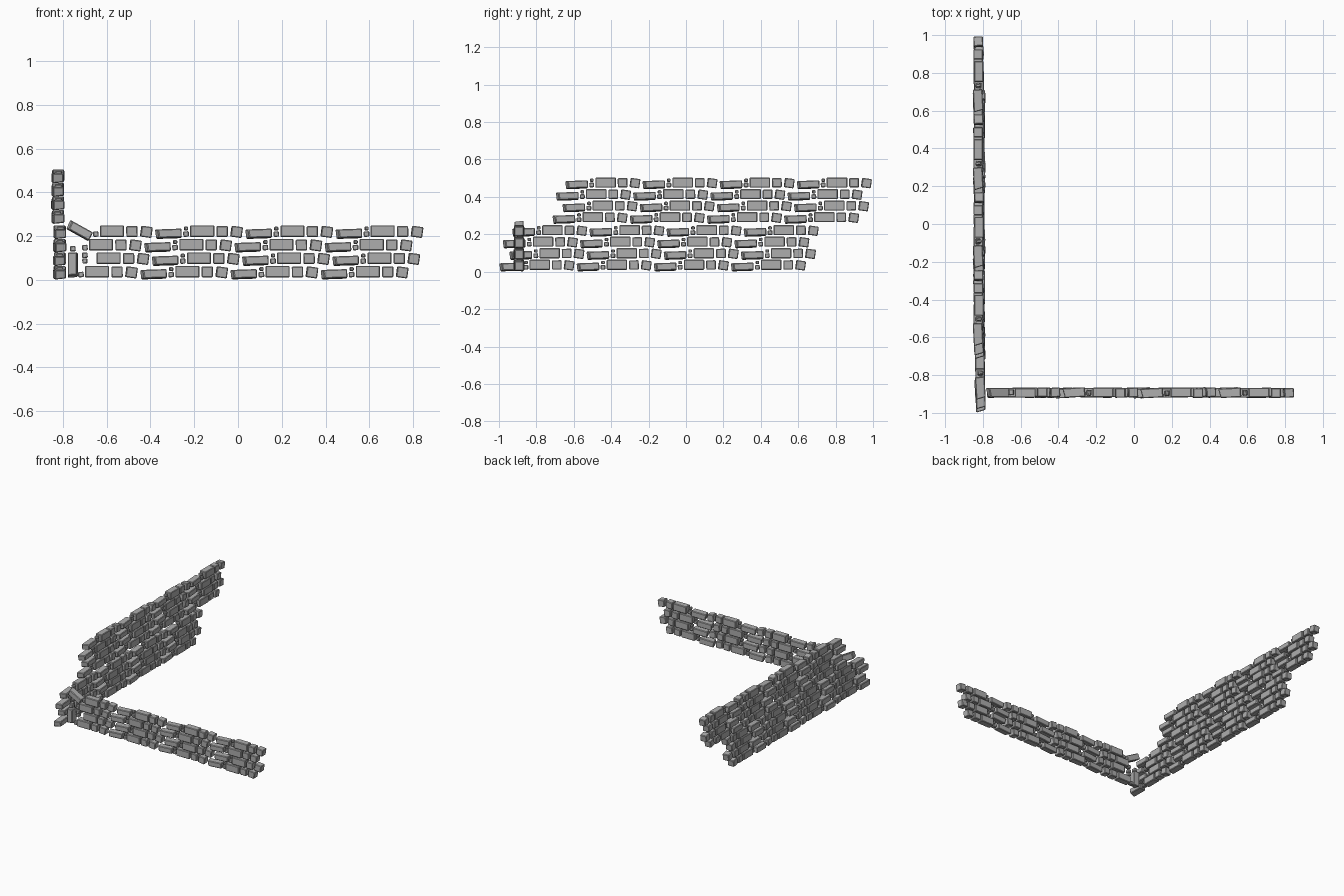
import bpy, bmesh, math, random
from mathutils import Matrix, Vector

if "Cube" in bpy.data.objects:
    bpy.data.objects.remove(bpy.data.objects["Cube"])

random.seed(4)
stone = bpy.data.materials.new("grey stone")
stone.diffuse_color = (0.42, 0.42, 0.42, 1)
stone.use_nodes = True
stone.node_tree.nodes["Principled BSDF"].inputs["Base Color"].default_value = stone.diffuse_color

PERIOD = 0.4125                       # length of one repeated stone group
SHIFT = [0.0, 0.053, 0.018, 0.068]    # sideways stagger of each course
COURSE = 0.0617                       # course height
DEPTH = 0.05

# one group of stones: name, centre along wall, centre height, length, height, tilt, yaw
GROUP = [
    ("skewed", 0.062, 0.029, 0.116, 0.044, 2, 3),
    ("chip", 0.141, 0.028, 0.026, 0.025, 3, 0),
    ("chip", 0.141, 0.053, 0.017, 0.018, 0, 8),
    ("long", 0.215, 0.041, 0.110, 0.054, 0, 0),
    ("block", 0.306, 0.040, 0.052, 0.050, 1, 0),
    ("block", 0.372, 0.038, 0.051, 0.050, -8, 3),
]


def add_stone(bm, kind, u, v, z, length, height, tilt, yaw=0):
    depth = 0.03 if kind == "chip" else DEPTH
    m = (Matrix.Translation((u, v, z))
         @ Matrix.Rotation(math.radians(-tilt), 4, 'Y')
         @ Matrix.Rotation(math.radians(yaw), 4, 'Z'))
    verts = bmesh.ops.create_cube(bm, size=1)["verts"]
    for p in verts:
        c = p.co.copy()
        p.co = Vector((c.x * length, c.y * depth, c.z * height))
        if kind == "skewed":          # slanted end and narrower front face
            if c.x < 0 and c.y < 0:
                p.co.x += 0.012
            if c.z < 0 and c.y < 0:
                p.co.z += 0.005
            if c.x < 0 and c.z > 0:
                p.co.x -= 0.004
        p.co = m @ p.co


def finish(bm, name, matrix):
    mesh = bpy.data.meshes.new(name)
    bm.to_mesh(mesh)
    bm.free()
    mesh.materials.append(stone)
    ob = bpy.data.objects.new(name, mesh)
    ob.matrix_world = matrix
    bpy.context.collection.objects.link(ob)
    # worn stone edges
    bev = ob.modifiers.new("worn edges", 'BEVEL')
    bev.width = 0.004
    bev.segments = 1
    return ob


def wall(name, matrix, broken_end=False):
    for row in range(4):
        bm = bmesh.new()
        for rep in range(4):
            for kind, u, z, length, height, tilt, yaw in GROUP:
                if broken_end and rep == 0:
                    if kind == "skewed" or (kind == "chip" and (row == 1 or z > 0.04)):
                        continue
                v = random.uniform(-0.003, 0.003)
                add_stone(bm, kind, SHIFT[row] + rep * PERIOD + u, v,
                          row * COURSE + z, length, height, tilt, yaw)
        finish(bm, f"{name}_course_{row + 1}", matrix)


turn = Matrix.Rotation(math.radians(90), 4, 'Z')
# side wall: two stacked sections, the upper one slid back
wall("side_wall_lower", Matrix.Translation((-0.815, -0.997, -0.004)) @ turn)
wall("side_wall_upper", Matrix.Translation((-0.823, -0.713, 0.2505)) @ turn)
# front wall, with its end broken where it meets the side wall
wall("front_wall", Matrix.Translation((-0.859, -0.893, -0.004)), broken_end=True)

# displaced stones filling the corner
bm = bmesh.new()
add_stone(bm, "skewed", -0.724, -0.893, 0.224, 0.116, 0.046, -29)
finish(bm, "corner_leaning_stone", Matrix())
bm = bmesh.new()
add_stone(bm, "skewed", -0.755, -0.895, 0.068, 0.112, 0.046, 90)
finish(bm, "corner_upright_stone", Matrix())
bm = bmesh.new()
for x, z, s in [(-0.755, 0.142, 0.026), (-0.70, 0.112, 0.026), (-0.70, 0.086, 0.024),
                (-0.698, 0.143, 0.02)]:
    add_stone(bm, "chip", x, -0.893, z, s, s, 3)
finish(bm, "corner_chips", Matrix())
